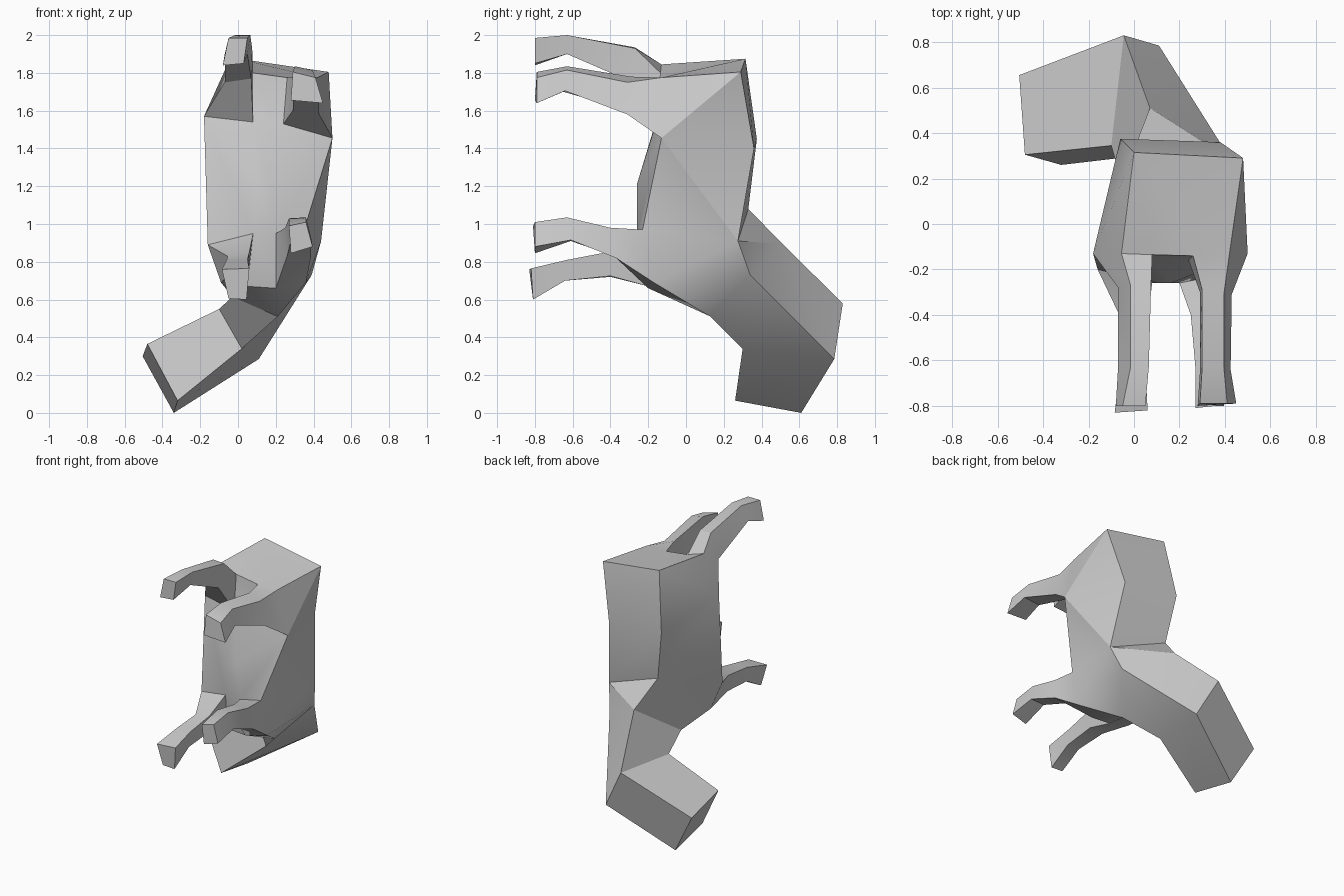
import bpy, bmesh, math

cube = bpy.data.objects.get("Cube")
if cube:
    bpy.data.objects.remove(cube, do_unlink=True)

grey = bpy.data.materials.new("plain grey")
grey.use_nodes = True
COLOUR = (0.6, 0.6, 0.6, 1.0)
grey.diffuse_color = COLOUR
grey.node_tree.nodes["Principled BSDF"].inputs["Base Color"].default_value = COLOUR

bm = bmesh.new()
shared = {}


def vert(p):
    """One shared vertex per position, so that neighbouring parts are welded."""
    if p not in shared:
        shared[p] = bm.verts.new(p)
    return shared[p]


def face(*points):
    bm.faces.new([vert(p) for p in points])


def loft(rings):
    """Skin four-sided rings in order and cap the last one."""
    for a, b in zip(rings, rings[1:]):
        for i in range(4):
            j = (i + 1) % 4
            face(a[i], a[j], b[j], b[i])
    face(*rings[-1])


# Limb rings: top outer, top inner, bottom inner, bottom outer; base to tip
arm_right = [
    [(-.055, -.13, 1.845), (.08, -.135, 1.80), (.08, -.16, 1.54), (-.18, -.13, 1.57)],
    [(-.015, -.27, 1.935), (.075, -.27, 1.93), (.07, -.33, 1.77), (-.07, -.28, 1.75)],
    [(-.015, -.63, 2.0), (.065, -.63, 2.0), (.05, -.63, 1.90), (-.07, -.63, 1.90)],
    [(-.05, -.80, 1.985), (.05, -.80, 1.985), (.03, -.80, 1.85), (-.08, -.80, 1.84)],
]
arm_left = [
    [(.42, -.13, 1.775), (.26, -.14, 1.775), (.24, -.16, 1.53), (.50, -.13, 1.455)],
    [(.395, -.31, 1.75), (.30, -.29, 1.78), (.29, -.30, 1.60), (.43, -.31, 1.58)],
    [(.395, -.63, 1.815), (.30, -.63, 1.835), (.29, -.65, 1.70), (.425, -.64, 1.705)],
    [(.41, -.79, 1.775), (.29, -.79, 1.805), (.28, -.80, 1.655), (.45, -.79, 1.64)],
]
leg_right = [
    [(-.16, -.20, .89), (.08, -.26, .95), (.05, -.20, .67), (-.09, -.16, .69)],
    [(-.055, -.42, .83), (.06, -.42, .85), (.05, -.40, .725), (-.06, -.40, .72)],
    [(-.06, -.63, .81), (.05, -.63, .81), (.045, -.64, .70), (-.05, -.64, .70)],
    [(-.085, -.83, .76), (.06, -.82, .765), (.045, -.81, .60), (-.05, -.81, .605)],
]
leg_left = [
    [(.35, -.23, .97), (.20, -.26, .95), (.20, -.20, .66), (.36, -.17, .69)],
    [(.36, -.40, .98), (.25, -.40, .98), (.26, -.38, .83), (.385, -.37, .82)],
    [(.36, -.63, 1.035), (.27, -.63, 1.03), (.28, -.61, .91), (.39, -.61, .915)],
    [(.36, -.80, 1.01), (.27, -.81, .99), (.28, -.80, .845), (.395, -.80, .88)],
]
for limb in (arm_right, arm_left, leg_right, leg_left):
    loft(limb)

# Bent tail: from its bend to its blunt end
bend = [(-.10, .345, .55), (-.045, .83, .58), (.11, .785, .285), (.02, .30, .34)]
end = [(-.48, .305, .365), (-.505, .655, .30), (-.34, .61, 0), (-.32, .26, .065)]
loft([bend, end])

# Torso key points: limb sockets, back strip, chest ridge and tail root
ar_to, ar_ti, ar_bi, ar_bo = arm_right[0]
al_to, al_ti, al_bi, al_bo = arm_left[0]
lr_to, lr_ti, lr_bi, lr_bo = leg_right[0]
ll_to, ll_ti, ll_bi, ll_bo = leg_left[0]
back_r = [(0, .315, 1.875), (-.06, .375, 1.45), (0, .33, 1.08)]
back_l = [(.48, .29, 1.805), (.38, .36, 1.40), (.44, .275, .91)]
chest_r, chest_l = (.10, -.26, 1.21), (.16, -.26, 1.21)
root_top, root_side = (.07, .51, .895), (.39, .34, .73)
belly_r, belly_l = (-.03, .10, .615), (.21, .13, .51)

# Top and back
face(back_r[0], back_l[0], al_to, al_ti)
face(back_r[0], al_ti, ar_ti, ar_to)
for i in range(2):
    face(back_r[i], back_l[i], back_l[i + 1], back_r[i + 1])

# Chest, and the panel between the legs
face(ar_ti, al_ti, al_bi, ar_bi)
face(ar_bi, al_bi, chest_l, chest_r)
face(chest_r, chest_l, ll_ti, lr_ti)
face(ar_bo, ar_bi, chest_r)
face(ar_bo, chest_r, lr_ti, lr_to)
face(al_bo, chest_l, al_bi)
face(al_bo, ll_to, ll_ti, chest_l)
face(lr_ti, ll_ti, ll_bi, lr_bi)

# Flanks
for (top, mid, low), to, bo, hip, hip_low in (
        (back_r, ar_to, ar_bo, lr_to, lr_bo), (back_l, al_to, al_bo, ll_to, ll_bo)):
    face(top, to, bo)
    face(top, bo, mid)
    face(mid, bo, low)
    face(bo, hip, low)
    face(hip, hip_low, low)

# Belly
face(lr_bo, lr_bi, belly_r)
face(lr_bi, ll_bi, belly_l, belly_r)
face(ll_bi, ll_bo, belly_l)

# Tail root, joining the torso to the bend
face(back_r[2], back_l[2], root_top)
face(back_l[2], root_side, root_top)
face(back_l[2], ll_bo, root_side)
face(root_side, ll_bo, belly_l)
face(back_r[2], lr_bo, belly_r)
face(back_r[2], belly_r, root_top)
ring = [belly_r, root_top, root_side, belly_l]
for i in range(4):
    j = (i + 1) % 4
    face(ring[i], ring[j], bend[j], bend[i])

bmesh.ops.recalc_face_normals(bm, faces=bm.faces)
mesh = bpy.data.meshes.new("body_with_limbs_and_tail")
bm.to_mesh(mesh)
bm.free()
mesh.materials.append(grey)
body = bpy.data.objects.new("body_with_limbs_and_tail", mesh)
bpy.context.collection.objects.link(body)

# Soft shading over shallow angles, crisp edges elsewhere
bpy.ops.object.select_all(action="DESELECT")
body.select_set(True)
bpy.context.view_layer.objects.active = body
bpy.ops.object.shade_smooth_by_angle(angle=math.radians(30))
